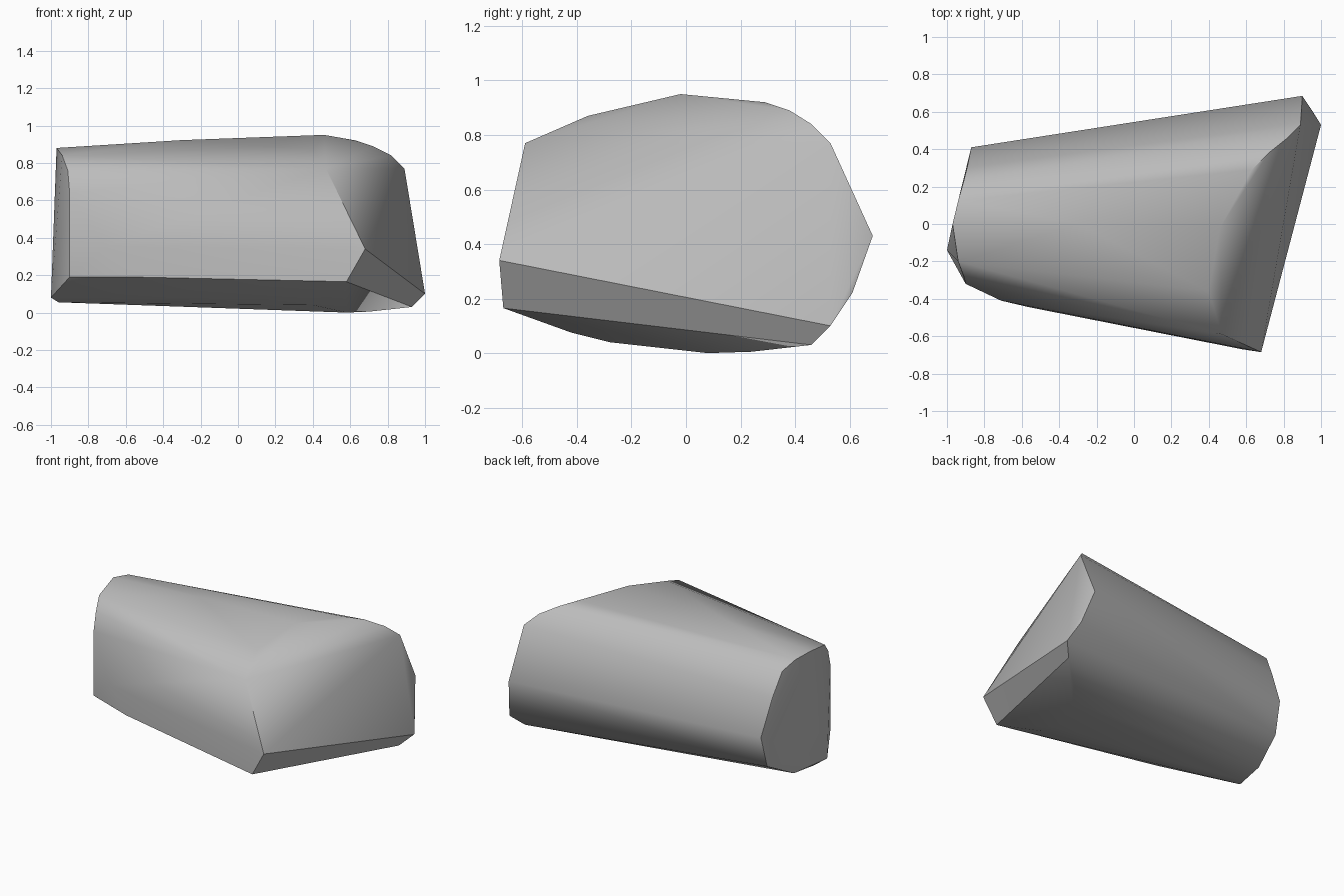
import bpy
import bmesh
import math
from mathutils import Vector

# Remove the default cube only
default_cube = bpy.data.objects.get("Cube")
if default_cube is not None:
    bpy.data.objects.remove(default_cube, do_unlink=True)


def make_material(name, colour):
    material = bpy.data.materials.new(name)
    material.use_nodes = True
    material.diffuse_color = colour
    shader = next(n for n in material.node_tree.nodes if n.type == 'BSDF_PRINCIPLED')
    shader.inputs["Base Color"].default_value = colour
    return material


def hull_object(name, outlines, material, sharp_angle):
    """Wrap a convex skin around several outlines and smooth its gentle edges."""
    mesh_builder = bmesh.new()
    for outline in outlines:
        for point in outline:
            mesh_builder.verts.new(Vector(point))
    result = bmesh.ops.convex_hull(mesh_builder, input=mesh_builder.verts[:])
    unused = set(result["geom_interior"]) | set(result["geom_unused"])
    loose = [item for item in unused if isinstance(item, bmesh.types.BMVert)]
    bmesh.ops.delete(mesh_builder, geom=loose, context='VERTS')
    bmesh.ops.recalc_face_normals(mesh_builder, faces=mesh_builder.faces[:])

    mesh = bpy.data.meshes.new(name)
    mesh_builder.to_mesh(mesh)
    mesh_builder.free()
    mesh.materials.append(material)
    stone = bpy.data.objects.new(name, mesh)
    bpy.context.collection.objects.link(stone)

    bpy.ops.object.select_all(action='DESELECT')
    stone.select_set(True)
    bpy.context.view_layer.objects.active = stone
    bpy.ops.object.shade_smooth_by_angle(angle=math.radians(sharp_angle))
    return stone


# Rim of the broad slanted end, from the front corner over the top to the back
broad_rim = [
    (.68, -.685, .34), (.47, -.59, .77), (.4, -.36, .87), (.46, -.02, .95),
    (.63, .29, .92), (.72, .38, .89), (.82, .46, .84), (.89, .53, .77),
    (.9, .685, .43), (.95, .61, .22), (1, .53, .1),
]

# Chamfer below the broad end and the shallow keel under the body
underside = [
    (.58, -.67, .165), (.93, .46, .03), (.7, .24, .005),
    (.58, .08, 0), (.4, -.28, .04), (.4, -.42, .075),
]

# Rim of the narrow end
narrow_rim = [
    (-.97, 0, .88), (-.94, -.2, .84), (-.91, -.28, .76), (-.9, -.32, .64),
    (-.9, -.32, .19), (-1, -.14, .08), (-.96, -.05, .055), (-.93, .13, .06),
    (-.88, .355, .18), (-.87, .41, .4), (-.89, .31, .65), (-.91, .23, .81),
    (-.94, .125, .86),
]

# Slight bulges along the front flank and the ridge
flank = [(-.71, -.41, .35), (-.56, -.445, .19), (-.3, 0, .922)]

grey = make_material("stone_grey", (.5, .5, .5, 1))
hull_object("stone_block", [broad_rim, underside, narrow_rim, flank], grey, 35)
